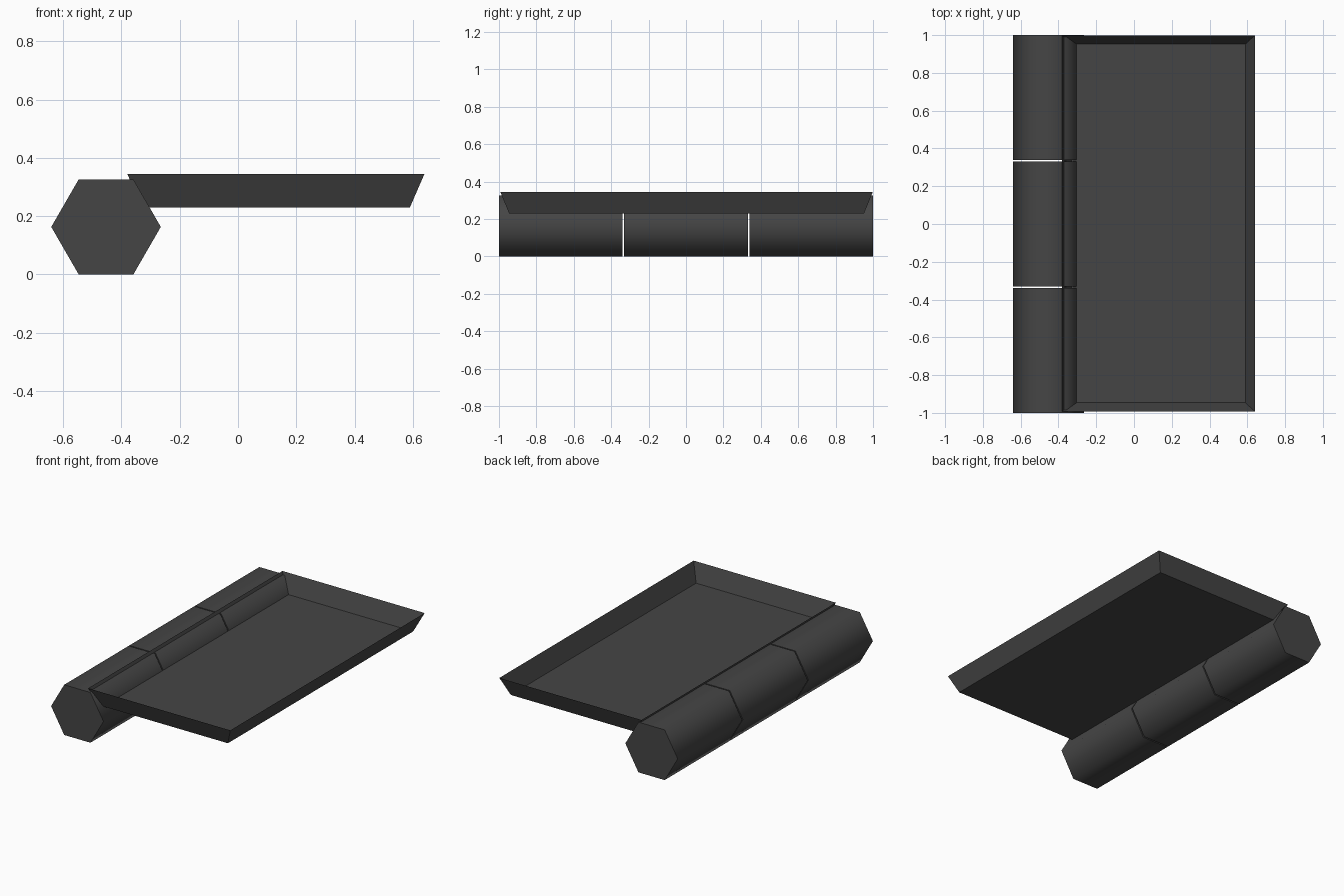
import bpy, bmesh, math
from mathutils import Matrix

if "Cube" in bpy.data.objects:
    bpy.data.objects.remove(bpy.data.objects["Cube"])

charcoal = bpy.data.materials.new("charcoal")
charcoal.diffuse_color = (0.06, 0.06, 0.06, 1)
charcoal.use_nodes = True
charcoal.node_tree.nodes["Principled BSDF"].inputs["Base Color"].default_value = charcoal.diffuse_color


def finish(name, bm):
    bmesh.ops.recalc_face_normals(bm, faces=bm.faces)
    mesh = bpy.data.meshes.new(name)
    bm.to_mesh(mesh)
    bm.free()
    mesh.materials.append(charcoal)
    obj = bpy.data.objects.new(name, mesh)
    bpy.context.collection.objects.link(obj)
    return obj


# Hexagonal roller in three segments: smooth sides, flat sharp caps
R = 0.188
for i, (y0, y1) in enumerate([(-1.0, -0.34), (-0.332, 0.332), (0.34, 1.0)]):
    bm = bmesh.new()
    ring = [bm.verts.new((-0.453 + R * math.cos(k * math.pi / 3), y0,
                          0.163 + R * math.sin(k * math.pi / 3))) for k in range(6)]
    cap = bm.faces.new(ring)
    ext = bmesh.ops.extrude_face_region(bm, geom=[cap], use_keep_orig=True)
    bmesh.ops.translate(bm, vec=(0, y1 - y0, 0),
                        verts=[g for g in ext["geom"] if isinstance(g, bmesh.types.BMVert)])
    for f in bm.faces:
        f.smooth = len(f.verts) == 4
    for e in bm.edges:
        e.smooth = all(len(f.verts) == 4 for f in e.link_faces)
    finish(f"roller_segment_{i + 1}", bm)

# Open tray: thin sheet with a floor and four outward-leaning walls
bm = bmesh.new()
place = Matrix.Translation((0.13, 0.003, 0.2875)) @ Matrix.Diagonal((1.02, 1.992, 0.115, 1))
bmesh.ops.create_cube(bm, size=1, matrix=place)
bm.faces.ensure_lookup_table()
lid = max(bm.faces, key=lambda f: f.calc_center_median().z)
bmesh.ops.recalc_face_normals(bm, faces=bm.faces)
for v in bm.verts:
    if v.co.z < 0.28:
        v.co.x += -0.05 if v.co.x > 0.13 else 0.05
        v.co.y += -0.047 if v.co.y > 0 else 0.047
bmesh.ops.delete(bm, geom=[lid], context='FACES_ONLY')
mesh = bpy.data.meshes.new("tray")
bm.to_mesh(mesh)
bm.free()
mesh.materials.append(charcoal)
tray = bpy.data.objects.new("tray", mesh)
bpy.context.collection.objects.link(tray)
